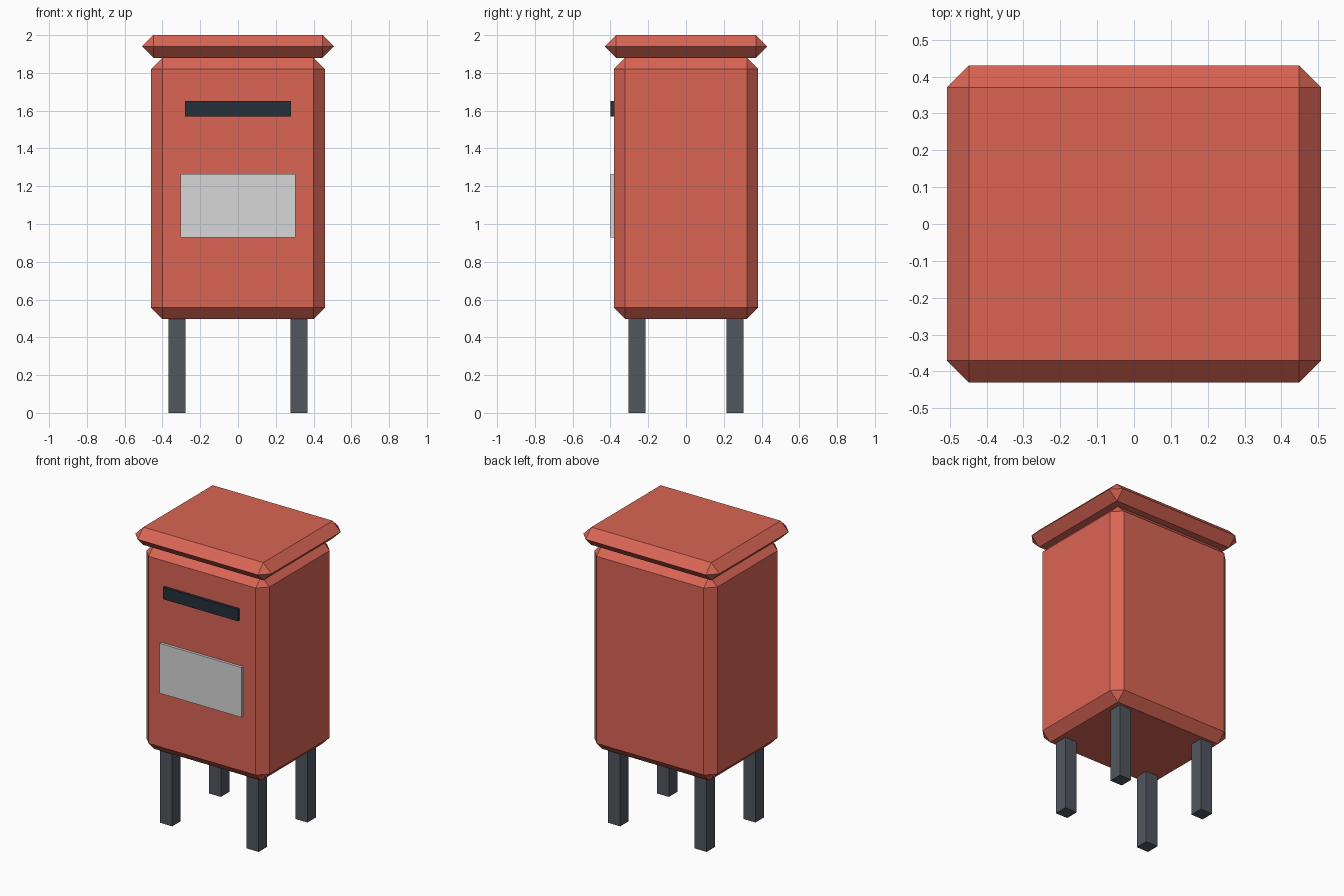
import bpy

cube = bpy.data.objects.get("Cube")
if cube:
    bpy.data.objects.remove(cube, do_unlink=True)


def material(name, r, g, b):
    mat = bpy.data.materials.new(name)
    mat.use_nodes = True
    mat.diffuse_color = (r, g, b, 1)
    mat.node_tree.nodes["Principled BSDF"].inputs["Base Color"].default_value = (r, g, b, 1)
    return mat


def box(name, low, high, mat, chamfer=0):
    """Flat-shaded box between two corners, with optional chamfered edges."""
    bpy.ops.mesh.primitive_cube_add(size=1, location=[(a + b) / 2 for a, b in zip(low, high)])
    obj = bpy.context.object
    obj.name = obj.data.name = name
    obj.scale = [b - a for a, b in zip(low, high)]
    bpy.ops.object.transform_apply(location=False, rotation=False, scale=True)
    obj.data.materials.append(mat)
    if chamfer:
        bevel = obj.modifiers.new("chamfer", 'BEVEL')
        bevel.width = chamfer
        bevel.segments = 1
        bevel.limit_method = 'NONE'
    return obj


red = material("red paint", 0.70, 0.13, 0.09)
steel = material("dark steel", 0.082, 0.093, 0.114)
black = material("slot black", 0.018, 0.030, 0.041)
white = material("pale label", 0.68, 0.68, 0.68)

# Chamfered body and overhanging lid
box("body", (-0.46, -0.382, 0.497), (0.46, 0.382, 1.88), red, 0.06)
box("lid", (-0.508, -0.43, 1.88), (0.508, 0.43, 2.0), red, 0.0599)

# Raised front details
box("letter_slot", (-0.28, -0.4, 1.57), (0.28, -0.37, 1.65), black)
box("label_plate", (-0.305, -0.4, 0.928), (0.305, -0.37, 1.265), white)

# Four square legs, sunk slightly into the body
half = 0.045
for side, x in (("right", -0.323), ("left", 0.323)):
    for end, y in (("front", -0.26), ("back", 0.26)):
        box(f"{end}_{side}_leg", (x - half, y - half, 0), (x + half, y + half, 0.52), steel)
